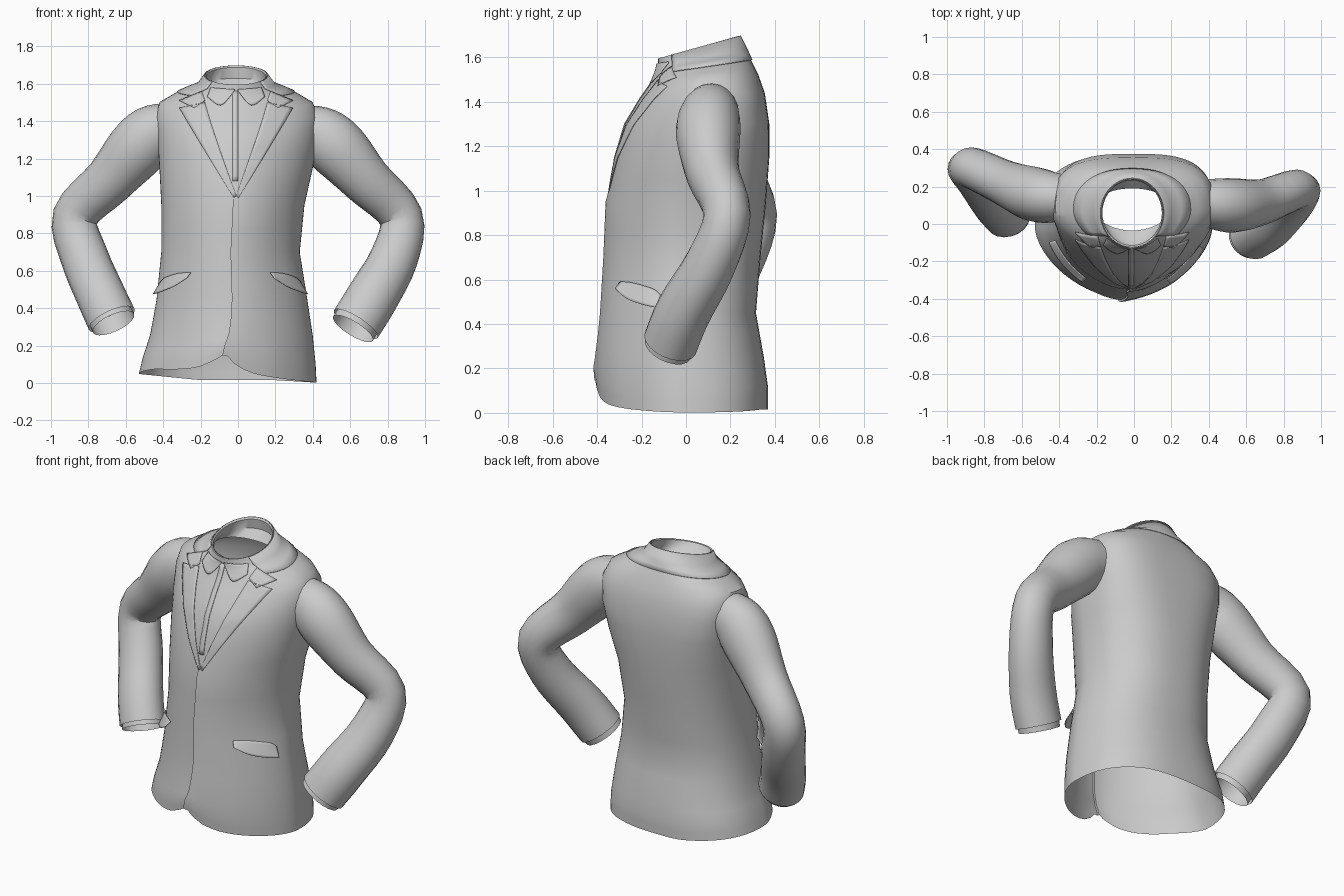
import bpy, bmesh, math
from mathutils import Vector

cube = bpy.data.objects.get("Cube")
if cube:
    bpy.data.objects.remove(cube, do_unlink=True)

cloth = bpy.data.materials.new("grey cloth")
cloth.use_nodes = True
GREY = (0.6, 0.6, 0.6, 1)
cloth.diffuse_color = GREY
cloth.node_tree.nodes["Principled BSDF"].inputs["Base Color"].default_value = GREY

# Torso sections: level, right x, left x, front y, back y, tilt, front and back roundness
SECTIONS = [
    (0.0, -.53, .42, -.4, .37, 0, 1.7, 2.5),
    (.1, -.51, .415, -.405, .37, 0, 1.7, 2.5),
    (.25, -.47, .4, -.395, .35, 0, 1.7, 2.4),
    (.45, -.435, .37, -.375, .315, 0, 1.7, 2.4),
    (.7, -.41, .33, -.36, .335, 0, 1.75, 2.4),
    (.95, -.41, .355, -.35, .36, 0, 1.8, 2.5),
    (1.15, -.42, .4, -.32, .375, 0, 1.8, 2.8),
    (1.3, -.43, .425, -.275, .375, 0, 1.8, 3.1),
    (1.42, -.44, .43, -.21, .355, .05, 1.8, 3),
    (1.49, -.42, .4, -.165, .325, .1, 1.8, 2.6),
    (1.55, -.31, .29, -.135, .29, .15, 1.9, 2.2),
    (1.585, -.21, .19, -.125, .27, .18, 2, 2),
    (1.63, -.175, .155, -.125, .24, .28, 2, 2),
]


def section(level):
    """Linear blend of the two neighbouring torso sections."""
    for a, b in zip(SECTIONS, SECTIONS[1:]):
        if level <= b[0]:
            break
    t = min(1, max(0, (level - a[0]) / (b[0] - a[0])))
    return [p + (q - p) * t for p, q in zip(a, b)]


def body(angle, level, off=0):
    """Point on the torso; angle -pi/2 is the front."""
    z, x0, x1, y0, y1, tilt, n_front, n_back = section(level)
    cx, cy = (x0 + x1) / 2, (y0 + y1) / 2
    c, s = math.cos(angle), math.sin(angle)
    n = n_front if s < 0 else n_back
    x = math.copysign(abs(c) ** (2 / n), c) * ((x1 - x0) / 2 + off) + cx
    y = math.copysign(abs(s) ** (2 / n), s) * ((y1 - y0) / 2 + off) + cy
    return Vector((x, y, z + tilt * y))


def front(x, z, off=0):
    """Point on the torso front at a given x and z."""
    level = z
    for _ in range(6):
        k = section(level)
        half = (k[2] - k[1]) / 2
        u = max(-1, min(1, (x - (k[1] + k[2]) / 2) / half))
        angle = -math.acos(math.copysign(abs(u) ** (k[6] / 2), u))
        p = body(angle, level, off)
        level += z - p.z
    return p


def grid(name, rows, closed=False, thick=0):
    """Mesh skin over rows of points."""
    bm = bmesh.new()
    vs = [[bm.verts.new(p) for p in row] for row in rows]
    m = len(rows[0])
    for a, b in zip(vs, vs[1:]):
        for i in range(m if closed else m - 1):
            j = (i + 1) % m
            bm.faces.new((a[i], a[j], b[j], b[i]))
    bmesh.ops.remove_doubles(bm, verts=bm.verts, dist=1e-5)
    if thick:
        bmesh.ops.recalc_face_normals(bm, faces=bm.faces)
    mesh = bpy.data.meshes.new(name)
    bm.to_mesh(mesh)
    bm.free()
    mesh.materials.append(cloth)
    ob = bpy.data.objects.new(name, mesh)
    bpy.context.collection.objects.link(ob)
    if thick:
        mod = ob.modifiers.new("thickness", 'SOLIDIFY')
        mod.thickness, mod.offset = thick, 0
    bpy.ops.object.select_all(action='DESELECT')
    ob.select_set(True)
    bpy.context.view_layer.objects.active = ob
    bpy.ops.object.shade_smooth_by_angle(angle=math.radians(40))
    return ob


def along(points, t):
    """Smooth curve through points, t from 0 to 1."""
    f = t * (len(points) - 1)
    i = min(int(f), len(points) - 2)
    f -= i
    get = lambda k: Vector(points[max(0, min(len(points) - 1, k))])
    a, b, c, d = (get(i + k) for k in (-1, 0, 1, 2))
    return b + f * ((c - a) / 2 + f * ((a * 2 - b * 5 + c * 4 - d) / 2
                    + f * (b * 3 - a - c * 3 + d) / 2))


def panel(name, inner, outer, off=.005, flare=0, steps=10, cross=6):
    """Thin cloth panel laid on the torso front between two edges."""
    rows = []
    for i in range(steps + 1):
        a, b = along(inner, i / steps), along(outer, i / steps)
        row = [a.lerp(b, j / cross) for j in range(cross + 1)]
        rows.append([front(p.x, p.y, off + flare * j / cross) for j, p in enumerate(row)])
    return grid(name, rows, thick=.004)


# Jacket body: open tube with an overlapping front edge and a cut away hem
COLS = 64
levels = [k[0] for k in SECTIONS]
levels = sorted(levels + [(a + b) / 2 for a, b in zip(levels, levels[1:])])
rows = []
for level in levels:
    row = []
    for i in range(COLS + 1):
        lap = .012 * max(0, 1 - i / 8) * (level < 1)
        p = body(-math.pi / 2 + math.tau * i / COLS, level, lap)
        p.x -= .04 * max(0, 1 - abs(p.x) / .2) * max(0, .4 - level) / .4 * (p.y < 0)
        hem = .015 + .1 * max(0, -.2 - p.x) - .06 * max(0, p.x - .2)
        if p.y < 0:
            fade = min(1, -p.y / .2)
            hem += fade * (max(0, min(.03, -.2 * p.x)) + .13 * math.exp(-abs(p.x + .07) / .12))
        if level < .3:
            p.z = hem + level * (.3 - hem) / .3
        row.append(p)
    rows.append(row)
grid("jacket_body", rows, closed=True)

# Shirt collar band standing inside the neck
ring = [-math.pi / 2 + math.tau * i / 40 for i in range(40)]
grid("neck_band", [[body(a, z, o) for a in ring]
                   for z, o in ((1.63, 0), (1.625, -.01), (1.585, -.03), (1.55, -.1))],
     closed=True)

# Turned down jacket collar, open at the front
span = [-math.pi / 2 + .85 + (math.tau - 1.7) * i / 40 for i in range(41)]
grid("jacket_collar", [[body(a, z, o) for a in span]
                       for z, o in ((1.545, .004), (1.565, .005), (1.585, .006), (1.629, .004))],
     thick=.004)

# Lapels, shirt collar points and pocket flaps on both sides
for side, s in (("left", 1), ("right", -1)):
    def both(pts):
        return [(s * x - .01, z) for x, z in pts]
    panel(side + "_lapel",
          both([(0, 1), (.07, 1.2), (.13, 1.38), (.165, 1.5)]),
          both([(.012, .99), (.14, 1.2), (.23, 1.35), (.3, 1.47)]), steps=16)
    panel(side + "_collar_leaf",
          both([(.165, 1.51), (.18, 1.56)]),
          both([(.22, 1.47), (.3, 1.51)]), steps=4)
    panel(side + "_collar_point",
          both([(.005, 1.57), (.08, 1.575), (.13, 1.58)]),
          both([(.01, 1.56), (.08, 1.485), (.15, 1.53)]), off=.008)
    shift = 0 if s > 0 else .06
    edges = [[(s * (x + shift) - .01, z) for x, z in edge] for edge in (
        [(.18, .59), (.25, .585), (.32, .56), (.345, .53)],
        [(.185, .56), (.25, .515), (.32, .485), (.35, .475)])]
    panel(side + "_pocket_flap", *edges, off=.005, flare=.03)

# Shirt button strip in the neck opening
panel("shirt_placket", [(-.03, 1.08), (-.03, 1.3), (-.03, 1.56)],
      [(.0, 1.08), (.0, 1.3), (.0, 1.56)], off=.002, cross=2)


def tube(name, path, start, end, scale, steps):
    """Sleeve swept along a path of x, y, z, radius."""
    path = [Vector(p) for p in path]
    rows = []
    for i in range(steps + 1):
        t = start + (end - start) * i / steps
        p = along(path, t)
        d = (along(path, min(1, t + .05)) - along(path, max(0, t - .05))).xyz.normalized()
        u = d.cross(Vector((0, 1, 0))).normalized()
        v = d.cross(u)
        rows.append([p.xyz + p.w * scale * (u * math.cos(a) + v * .9 * math.sin(a))
                     for a in ring[::2]])
    return grid(name, rows, closed=True)


LEFT_ARM = [(.34, .12, 1.36, .13), (.45, .105, 1.32, .155), (.545, .1, 1.24, .16),
            (.69, .12, 1.08, .134), (.87, .185, .89, .118), (.835, .11, .67, .128),
            (.72, -.01, .46, .138), (.63, -.07, .315, .138)]
RIGHT_ARM = [(-.35, .14, 1.37, .13), (-.46, .145, 1.33, .155), (-.55, .165, 1.24, .16),
             (-.69, .22, 1.08, .134), (-.87, .3, .89, .122), (-.82, .23, .67, .128),
             (-.73, .1, .46, .132), (-.675, .04, .34, .134)]
for side, path in (("left", LEFT_ARM), ("right", RIGHT_ARM)):
    tube(side + "_sleeve", path, 0, 1, 1, 28)
    # Shirt cuff reaching past the sleeve
    a, b = Vector(path[-2]), Vector(path[-1])
    tip = b + (b - a) * .17
    tube(side + "_cuff", [a.lerp(b, .5), a.lerp(b, .8), tip], 0, 1, .9, 4)
